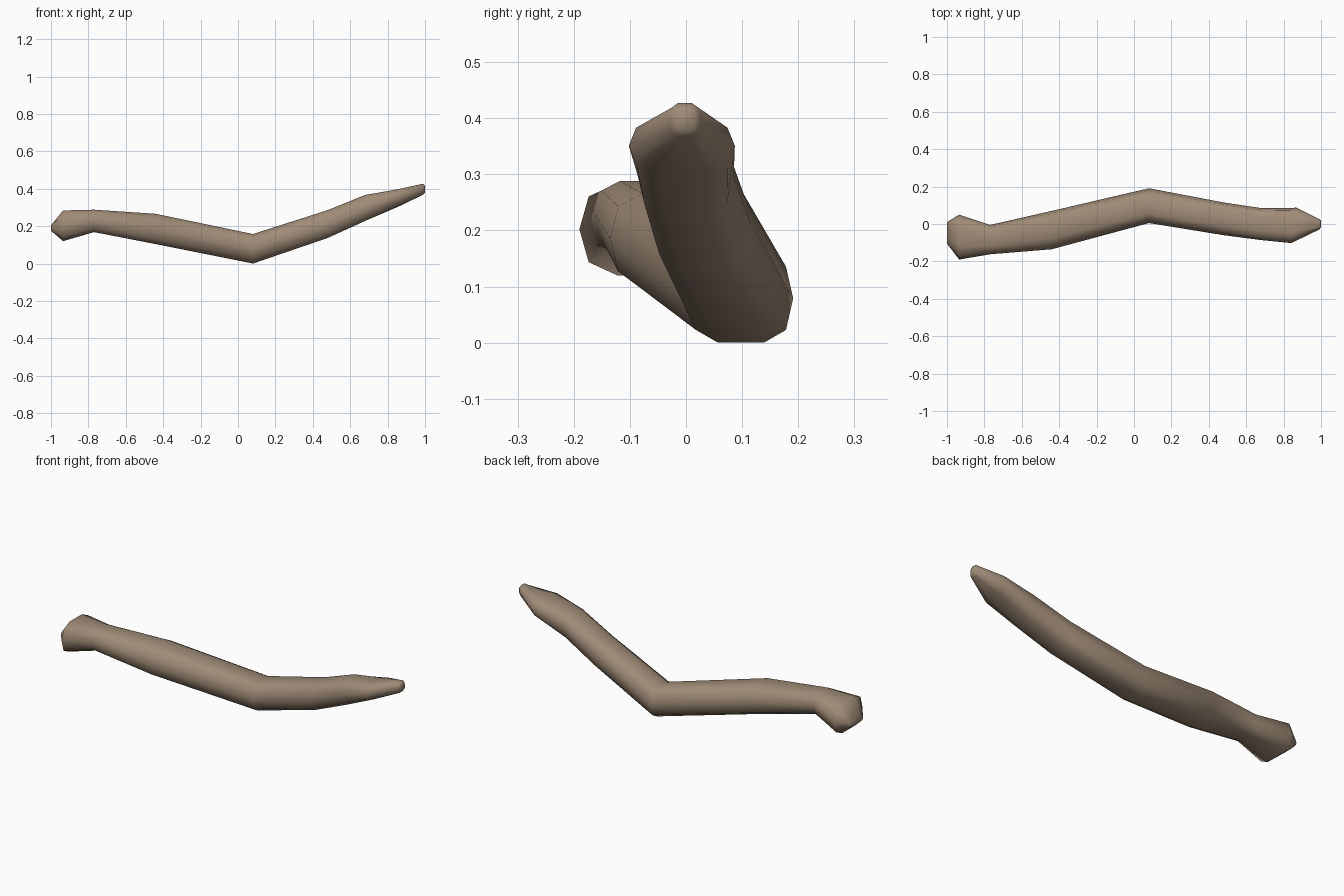
import bpy, bmesh, math

if "Cube" in bpy.data.objects:
    bpy.data.objects.remove(bpy.data.objects["Cube"])

SIDES = 10
# Cross-sections along the stick: x, y min, y max, z min, z max, skew of x by y
SECTIONS = [
    (-1.00, -0.105, 0.010, 0.175, 0.205, 0.0),
    (-0.935, -0.190, 0.050, 0.120, 0.284, 0.0),
    (-0.77, -0.162, -0.005, 0.168, 0.288, 0.0),
    (-0.44, -0.135, 0.070, 0.104, 0.266, 0.0),
    (0.08, 0.005, 0.191, 0.000, 0.158, 0.0),
    (0.48, -0.060, 0.115, 0.137, 0.286, 0.0),
    (0.68, -0.086, 0.085, 0.228, 0.367, 0.0),
    (0.855, -0.102, 0.087, 0.306, 0.396, 0.15),
    (0.99, -0.030, 0.026, 0.368, 0.427, 0.0),
    (1.00, -0.017, 0.017, 0.380, 0.415, 0.0),
]


def squash(v):
    # rounded-square profile
    return math.copysign(abs(v) ** 0.7, v) if abs(v) > 1e-6 else 0.0


def ring(bm, x, y0, y1, z0, z1, skew):
    verts = []
    top = squash(math.sin(math.tau * 2 / SIDES))
    for i in range(SIDES):
        a = math.tau * i / SIDES
        dy = squash(math.cos(a)) * (y1 - y0) / 2
        dz = squash(math.sin(a)) / top * (z1 - z0) / 2
        verts.append(bm.verts.new((x + skew * dy, (y0 + y1) / 2 + dy, (z0 + z1) / 2 + dz)))
    return verts


# Bent stick lofted through the sections
bm = bmesh.new()
rings = [ring(bm, *s) for s in SECTIONS]
for a, b in zip(rings, rings[1:]):
    for i in range(SIDES):
        j = (i + 1) % SIDES
        bm.faces.new((a[i], a[j], b[j], b[i]))
bm.faces.new(rings[0])
bm.faces.new(rings[-1])
bmesh.ops.recalc_face_normals(bm, faces=bm.faces)
mesh = bpy.data.meshes.new("bent_stick")
bm.to_mesh(mesh)
bm.free()
stick = bpy.data.objects.new("bent_stick", mesh)
bpy.context.collection.objects.link(stick)

# Brown wood
wood = bpy.data.materials.new("wood")
wood.diffuse_color = (0.35, 0.26, 0.185, 1)
wood.use_nodes = True
wood.node_tree.nodes["Principled BSDF"].inputs["Base Color"].default_value = wood.diffuse_color
mesh.materials.append(wood)

bpy.context.view_layer.objects.active = stick
stick.select_set(True)
bpy.ops.object.shade_smooth_by_angle(angle=math.radians(65))
